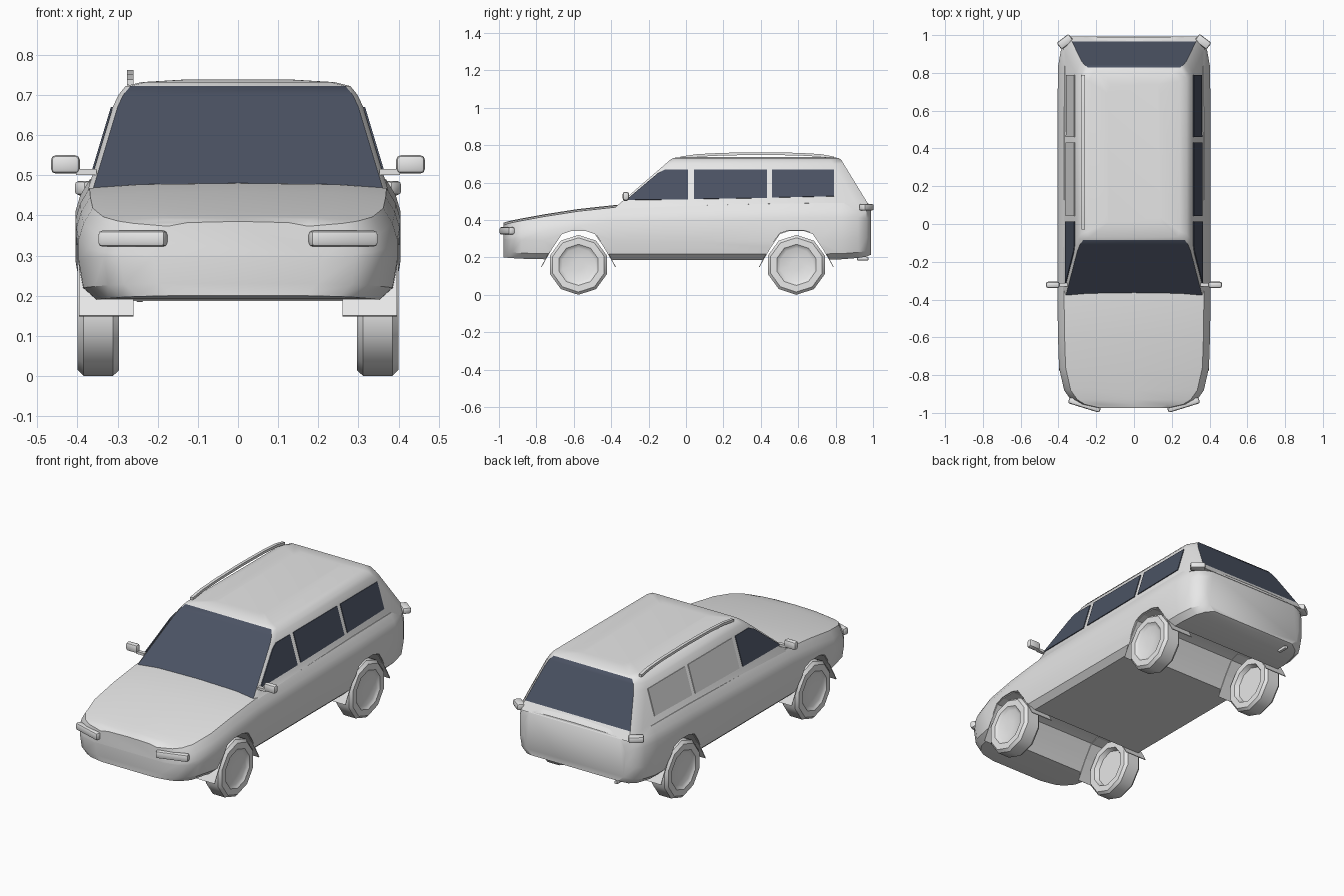
import bpy, bmesh, math
from mathutils import Vector

if "Cube" in bpy.data.objects:
    bpy.data.objects.remove(bpy.data.objects["Cube"])


def material(name, rgb):
    m = bpy.data.materials.new(name)
    m.use_nodes = True
    m.diffuse_color = (*rgb, 1)
    m.node_tree.nodes["Principled BSDF"].inputs["Base Color"].default_value = (*rgb, 1)
    return m


GREY = material("light grey", (0.8, 0.8, 0.8))
GLASS = material("dark blue glass", (0.07, 0.085, 0.125))


def activate(obj):
    bpy.ops.object.select_all(action='DESELECT')
    obj.select_set(True)
    bpy.context.view_layer.objects.active = obj


def smooth(obj, angle=32):
    activate(obj)
    bpy.ops.object.shade_smooth_by_angle(angle=math.radians(angle))


def finish(name, bm, mat=GREY):
    bmesh.ops.recalc_face_normals(bm, faces=bm.faces)
    mesh = bpy.data.meshes.new(name)
    bm.to_mesh(mesh)
    bm.free()
    mesh.materials.append(mat)
    obj = bpy.data.objects.new(name, mesh)
    bpy.context.collection.objects.link(obj)
    return obj


def loft(name, rings, caps=True, closed=True, mat=GREY):
    bm = bmesh.new()
    rows = [[bm.verts.new(p) for p in ring] for ring in rings]
    n = len(rows[0])
    for a, b in zip(rows, rows[1:]):
        for i in range(n if closed else n - 1):
            j = (i + 1) % n
            bm.faces.new((a[i], a[j], b[j], b[i]))
    if caps:
        bm.faces.new(rows[0])
        bm.faces.new(rows[-1])
    return finish(name, bm, mat)


def box(name, center, size, bevel=0.0, turn=0.0):
    bm = bmesh.new()
    bmesh.ops.create_cube(bm, size=1)
    bmesh.ops.scale(bm, vec=size, verts=bm.verts)
    if bevel:
        bmesh.ops.bevel(bm, geom=bm.edges[:], offset=bevel, segments=2,
                        profile=0.5, affect='EDGES')
    obj = finish(name, bm)
    obj.location = center
    obj.rotation_euler.z = turn
    return obj


def body_ring(y, hw, zb, zt):
    half = [(hw - .045, zb), (hw - .012, zb + .03), (hw, zb + .1), (hw, zt - .09),
            (hw - .012, zt - .05), (hw - .035, zt - .012), (hw * .6, zt - .003)]
    right = [(x, y, z) for x, z in half]
    left = [(-x, y, z) for x, z in reversed(half)]
    return [(0, y, zb)] + right + [(0, y, zt)] + left


# Lower body: y, half width, bottom, top
stations = [(-.975, .21, .2, .385), (-.955, .295, .198, .392), (-.93, .335, .196, .398),
            (-.88, .37, .193, .408), (-.76, .397, .19, .43), (-.58, .403, .187, .458),
            (-.38, .405, .187, .48), (0, .405, .187, .488), (.5, .405, .187, .5),
            (.83, .403, .19, .503), (.92, .387, .197, .502), (.965, .36, .204, .498),
            (.99, .315, .215, .47)]
body = loft("lower_body", [body_ring(*s) for s in stations])

# Wheel arches cut straight through the body
ARCH = [(-.2, .15), (-.178, .19), (-.14, .255), (-.09, .328), (-.04, .345),
        (.04, .345), (.09, .328), (.14, .255), (.178, .19), (.2, .15)]
AXLES = {"front": -.575, "rear": .59}
for end, yc in AXLES.items():
    cutter = loft("arch_cutter", [[(x, yc + y, z) for y, z in ARCH] for x in (-.6, .6)])
    cutter.hide_render = True
    cut = body.modifiers.new("arch", 'BOOLEAN')
    cut.operation, cut.solver, cut.object = 'DIFFERENCE', 'EXACT', cutter
    activate(body)
    bpy.ops.object.modifier_apply(modifier="arch")
    bpy.data.objects.remove(cutter)
smooth(body)


# Cabin: stacked outlines with narrow corner pillars
def cabin_ring(z, hw):
    yf = -.37 + (z - .475) * 1.16
    yb = .965 - (z - .5) * .61
    half = [(hw - .012, yf), (hw, yf + .03), (hw, yb - .06), (hw - .035, yb)]
    return [(x, y, z) for x, y in half] + [(-x, y, z) for x, y in reversed(half)]


def side_x(z):
    return .372 - .3 * (z - .47)


levels = [(.455, side_x(.455)), (.5, side_x(.5)), (.67, side_x(.67)), (.7, .298),
          (.722, .28)]
rings = [cabin_ring(z, hw) for z, hw in levels]
for z, sx, sy in ((.732, .86, .965), (.738, .5, .8)):
    rings.append([(x * sx, .375 + (y - .375) * sy, z) for x, y, _ in rings[4]])
cabin = loft("cabin", rings)
cabin.data.materials.append(GLASS)
for f in cabin.data.polygons:
    if abs(f.normal.x) < .2 and abs(f.normal.y) > .4 and f.center.z < .722:
        if f.normal.y < 0 or f.center.z > .5:
            f.material_index = 1
smooth(cabin)

# Side windows: two of the right-hand panes are body coloured
PANES = {"front": [(-.32, .507), (-.15, .65), (-.11, .67), (.012, .67), (.012, .51)],
         "middle": [(.042, .512), (.042, .67), (.432, .67), (.432, .518)],
         "rear": [(.46, .52), (.46, .67), (.79, .67), (.79, .527)]}
for label, side in (("left", 1), ("right", -1)):
    for pane, pts in PANES.items():
        bm = bmesh.new()
        bm.faces.new([bm.verts.new((side * (side_x(z) + .002), y, z)) for y, z in pts])
        dark = side > 0 or pane == "front"
        obj = finish(f"{label}_{pane}_window", bm, GLASS if dark else GREY)
        obj.modifiers.new("thickness", 'SOLIDIFY').thickness = .005
        obj.modifiers["thickness"].offset = 0


def wheel(name, side, yc):
    profile = [(.384, .03), (.388, .09), (.394, .103), (.4, .11), (.4, .145), (.385, .16),
               (.312, .16), (.297, .147), (.297, .112), (.32, .1), (.32, .03)]
    n = 10
    spin = [2 * math.pi * i / n for i in range(n)]
    obj = loft(name, [[(side * x, yc + r * math.sin(a), .16 + r * math.cos(a))
                       for a in spin] for x, r in profile])
    smooth(obj, 38)


# Parts repeated on both sides
for label, s in (("left", 1), ("right", -1)):
    for end, yc in AXLES.items():
        wheel(f"{label}_{end}_wheel", s, yc)
        liner = loft(f"{label}_{end}_arch_liner",
                     [[(s * x, yc + y, z) for y, z in ARCH] for x in (.26, .396)],
                     caps=False, closed=False)
        liner.modifiers.new("thickness", 'SOLIDIFY').thickness = .004
    smooth(box(f"{label}_headlight", (s * .262, -.957, .342), (.175, .035, .04), .01, s * .3))
    smooth(box(f"{label}_taillight", (s * .365, .965, .468), (.08, .045, .036), .01, -s * .65))
    smooth(box(f"{label}_mirror", (s * .43, -.322, .527), (.072, .034, .046), .012))
    box(f"{label}_mirror_arm", (s * .378, -.322, .508), (.05, .02, .014))

# Single roof rail, bowed lengthwise
rail_path = [(-.03, .733), (.06, .746), (.2, .753), (.4, .756), (.6, .753), (.72, .746), (.79, .733)]
rail = loft("roof_rail", [[(x, y, z + h) for x, h in
                           ((-.277, -.008), (-.26, -.008), (-.26, .006), (-.277, .006))]
                          for y, z in rail_path])
smooth(rail)

# Exhaust tip
box("exhaust", (-.245, .945, .193), (.018, .06, .018), .004)
